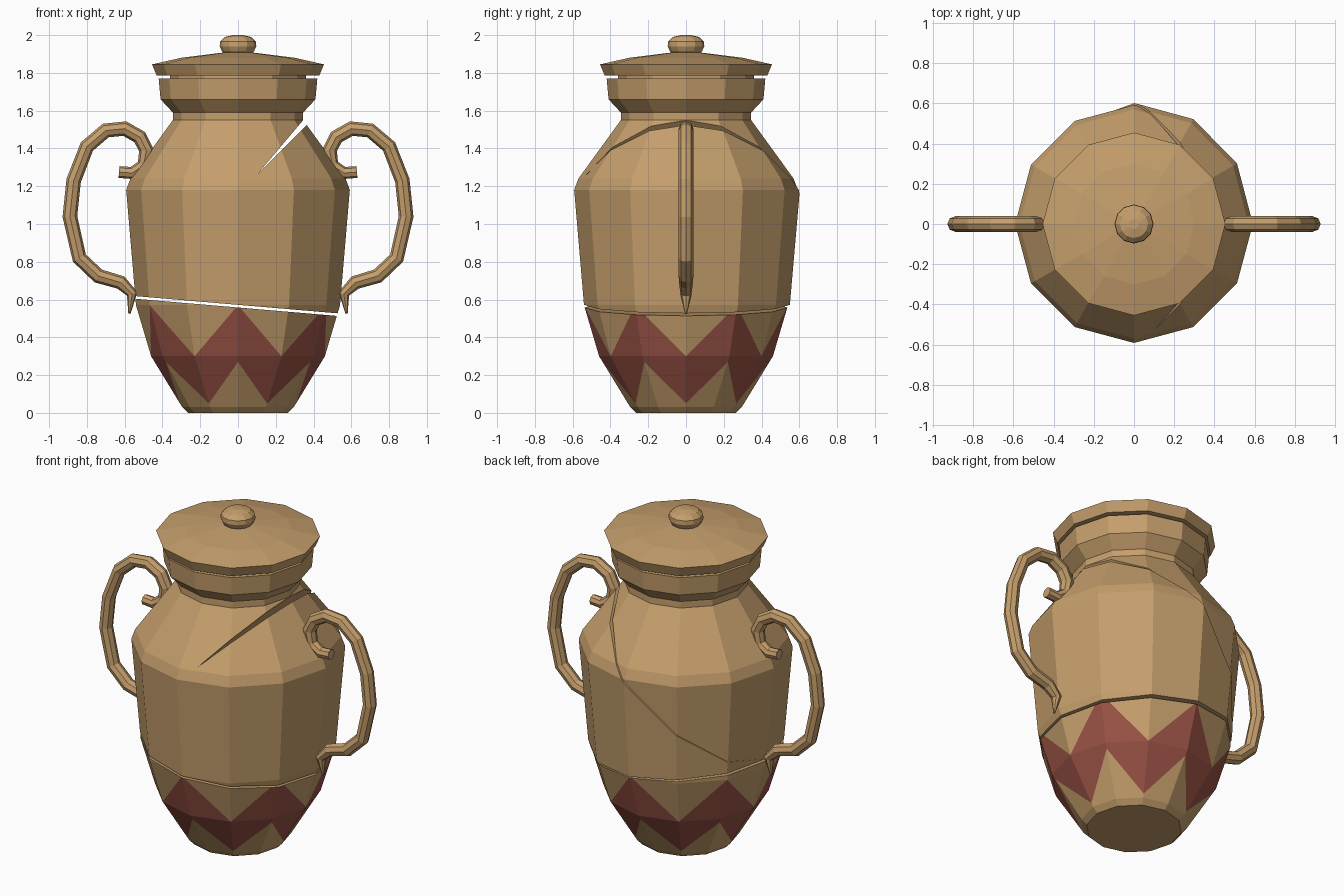
import bpy, bmesh, math
from mathutils import Vector

if "Cube" in bpy.data.objects:
    bpy.data.objects.remove(bpy.data.objects["Cube"])

SIDES = 12


def material(name, rgb):
    m = bpy.data.materials.new(name)
    m.diffuse_color = (*rgb, 1)
    m.use_nodes = True
    m.node_tree.nodes["Principled BSDF"].inputs["Base Color"].default_value = m.diffuse_color
    return m


clay = material("tan_clay", (0.56, 0.345, 0.15))
red = material("brick_red_paint", (0.32, 0.085, 0.06))


def lathe(even, odd=None, red_rows=()):
    """Closed 12-sided turned solid; odd corners may use their own (r, z) rows."""
    bm = bmesh.new()
    rings = []
    for i in range(len(even)):
        ring = []
        for k in range(SIDES):
            r, z = (odd if odd and k % 2 else even)[i]
            a = 2 * math.pi * k / SIDES
            ring.append(bm.verts.new((r * math.sin(a), -r * math.cos(a), z)))
        rings.append(ring)
    for i in range(len(rings) - 1):
        for k in range(SIDES):
            j = (k + 1) % SIDES
            f = bm.faces.new((rings[i][k], rings[i][j], rings[i + 1][j], rings[i + 1][k]))
            f.material_index = 1 if i in red_rows else 0
    bm.faces.new(rings[0][::-1])
    bm.faces.new(rings[-1])
    bmesh.ops.remove_doubles(bm, verts=bm.verts, dist=1e-5)
    bmesh.ops.recalc_face_normals(bm, faces=bm.faces)
    return bm


def cut(bm, x, z, nx, nz):
    """Remove everything on the (nx, nz) side of a plane running along y, and cap it."""
    geom = bm.verts[:] + bm.edges[:] + bm.faces[:]
    res = bmesh.ops.bisect_plane(bm, geom=geom, dist=1e-5, plane_co=(x, 0, z),
                                 plane_no=Vector((nx, 0, nz)).normalized(), clear_outer=True)
    edges = [e for e in res["geom_cut"] if isinstance(e, bmesh.types.BMEdge)]
    cap = bmesh.ops.contextual_create(bm, geom=edges)
    for f in cap["faces"]:
        f.material_index = 0


def finish(bm, name):
    bmesh.ops.recalc_face_normals(bm, faces=bm.faces)
    me = bpy.data.meshes.new(name)
    bm.to_mesh(me)
    bm.free()
    me.materials.append(clay)
    me.materials.append(red)
    ob = bpy.data.objects.new(name, me)
    bpy.context.collection.objects.link(ob)


def wall(z):
    """Radius of the tapering lower wall."""
    pts = [(0.03, 0.295), (0.3, 0.46), (0.57, 0.54), (0.66, 0.548)]
    for (z0, r0), (z1, r1) in zip(pts, pts[1:]):
        if z <= z1:
            return r0 + (r1 - r0) * (z - z0) / (z1 - z0)


def rows(heights):
    return [(0.265, 0)] + [(wall(z), z) for z in heights]


# Base shard with the painted zigzag band between its two zigzag rows
base = lathe(rows([0.03, 0.27, 0.3, 0.57, 0.57, 0.66]),
             rows([0.03, 0.05, 0.3, 0.3, 0.57, 0.66]), red_rows=(2, 3))
cut(base, 0, 0.558, 0.085, 1)
finish(base, "base_shard")

# Upper shard: body above the diagonal crack, neck and rim
body = [(0.505, 0.45), (0.54, 0.57), (0.592, 1.18), (0.57, 1.24), (0.345, 1.55)]
neck = [(0.345, 1.59), (0.41, 1.66), (0.42, 1.77), (0.36, 1.77), (0.36, 1.80)]
upper = lathe(body + neck)
cut(upper, 0, 0.572, -0.085, -1)
cut(upper, 0.1, 1.26, 0.29, -0.245)
finish(upper, "upper_body_shard")

# Lower shard: tilted crack plane, standing slightly proud at the back
lower = lathe(body)
cut(lower, 0, 0.572, -0.085, -1)
cut(lower, 0.1, 1.26, -0.26, 0.26)
for v in lower.verts:
    if v.co.y > 0:
        v.co.y *= 1.018
finish(lower, "side_body_shard")

# Lid and knob
finish(lathe([(0.36, 1.785), (0.43, 1.785), (0.455, 1.845), (0.3, 1.88), (0.06, 1.91)]), "lid")
finish(lathe([(0.06, 1.89), (0.085, 1.915), (0.097, 1.94), (0.095, 1.965),
              (0.07, 1.99), (0.025, 2.0)]), "lid_knob")

# Scrolled handles: (x, z, thickness)
path = [(0.63, 1.275, 0.8), (0.56, 1.27, 0.85), (0.5, 1.31, 0.9), (0.485, 1.39, 1),
        (0.52, 1.46, 1), (0.6, 1.505, 1), (0.7, 1.495, 1), (0.8, 1.41, 1),
        (0.87, 1.23, 1), (0.89, 1.04, 1), (0.84, 0.82, 1), (0.74, 0.725, 1),
        (0.62, 0.69, 0.95), (0.56, 0.63, 0.75), (0.575, 0.525, 0.15)]
for side, s in (("left", -1), ("right", 1)):
    cu = bpy.data.curves.new(side + "_handle", "CURVE")
    cu.dimensions = "3D"
    cu.bevel_depth = 0.039
    cu.bevel_resolution = 2
    cu.use_fill_caps = True
    sp = cu.splines.new("POLY")
    sp.use_smooth = False
    sp.points.add(len(path) - 1)
    for p, (x, z, t) in zip(sp.points, path):
        p.co = (s * x, 0, z, 1)
        p.radius = t
    cu.materials.append(clay)
    bpy.context.collection.objects.link(bpy.data.objects.new(side + "_handle", cu))
